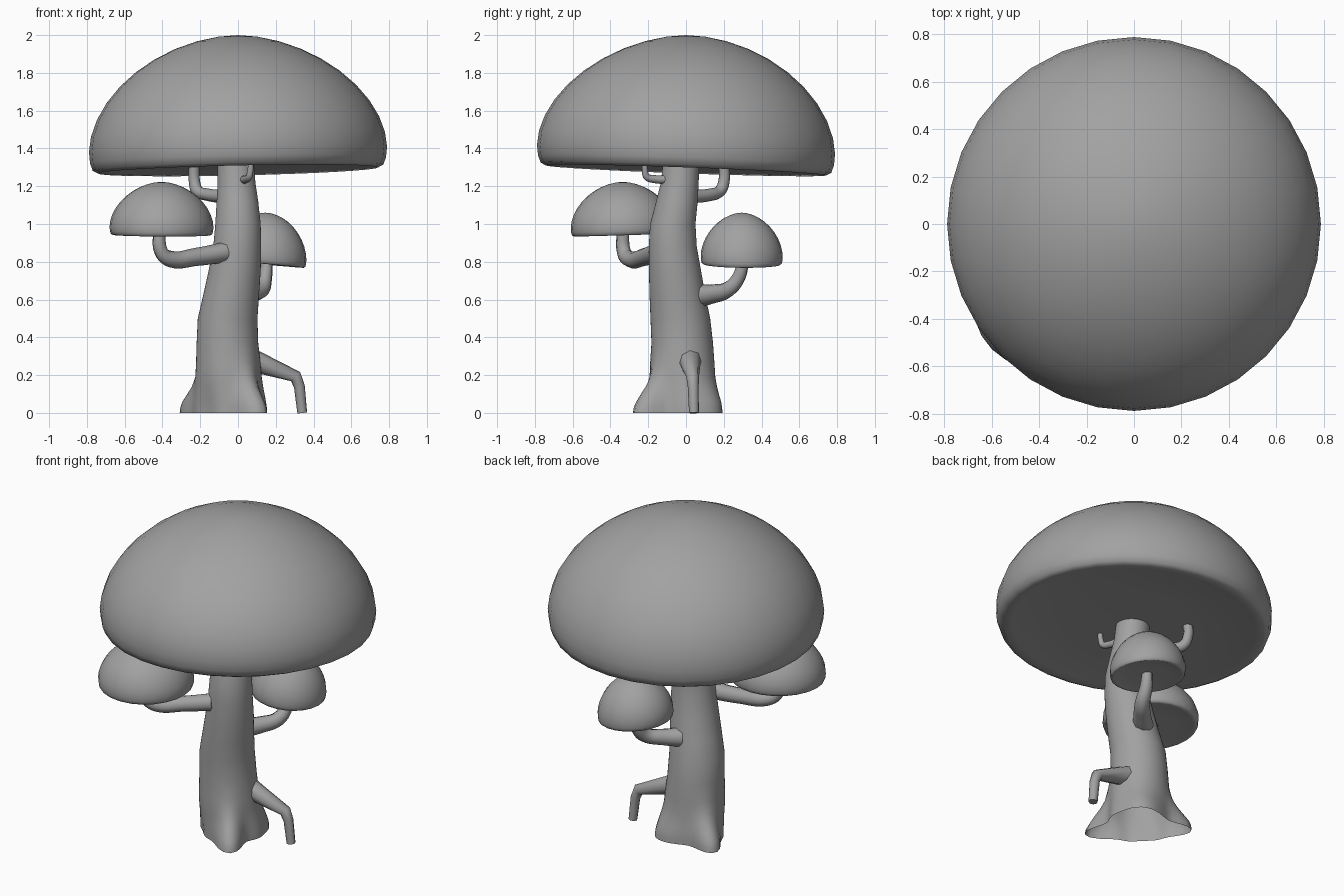
import bpy, bmesh
from math import sin, cos, pi, exp, radians

if "Cube" in bpy.data.objects:
    bpy.data.objects.remove(bpy.data.objects["Cube"])

grey = bpy.data.materials.new("mid_grey")
grey.diffuse_color = (.36, .36, .36, 1)
grey.use_nodes = True
grey.node_tree.nodes["Principled BSDF"].inputs["Base Color"].default_value = grey.diffuse_color


def smooth(ob, angle):
    ob.data.materials.append(grey)
    bpy.ops.object.select_all(action='DESELECT')
    ob.select_set(True)
    bpy.context.view_layer.objects.active = ob
    bpy.ops.object.shade_smooth_by_angle(angle=radians(angle))


def loft(name, rings, angle=40):
    """Skin a list of point rings; a one-point ring is a pole, other ends stay open."""
    bm = bmesh.new()
    loops = [[bm.verts.new(p) for p in ring] for ring in rings]
    for a, b in zip(loops, loops[1:]):
        n = max(len(a), len(b))
        for i in range(n):
            j = (i + 1) % n
            if len(a) == 1:
                bm.faces.new((a[0], b[j], b[i]))
            elif len(b) == 1:
                bm.faces.new((a[i], a[j], b[0]))
            else:
                bm.faces.new((a[i], a[j], b[j], b[i]))
    me = bpy.data.meshes.new(name)
    bm.to_mesh(me)
    bm.free()
    ob = bpy.data.objects.new(name, me)
    bpy.context.collection.objects.link(ob)
    smooth(ob, angle)
    return ob


# Shared cap profile (radius and height fractions): rounded rim, then a slightly pointed dome
CAP = [(0, .045), (.5, .04), (.88, .02), (.94, .005), (.975, .025), (.993, .08)]
CAP += [(cos(t * pi / 20) ** 1.1, .16 + .84 * sin(t * pi / 20) ** 1.1) for t in range(10)] + [(0, 1)]


def cap(name, centre, radius, height, slope_x, slope_y, n=32):
    """Domed cap whose rim tilts while the crown stays centred."""
    cx, cy, cz = centre
    rings = []
    for r, h in CAP:
        ring = []
        for i in range(n if r else 1):
            x, y = r * radius * cos(2 * pi * i / n), r * radius * sin(2 * pi * i / n)
            tilt = (slope_x * x + slope_y * y) * (1 - h)
            ring.append((cx + x, cy + y, cz + h * height + tilt))
        rings.append(ring)
    return loft(name, rings, 60)


def branch(name, pts, handle='AUTO'):
    """Tapered tube through (x, y, z, radius) points."""
    cu = bpy.data.curves.new(name, 'CURVE')
    cu.dimensions = '3D'
    cu.bevel_depth = 1
    cu.bevel_resolution = 2
    cu.resolution_u = 5 if handle == 'AUTO' else 1
    cu.use_fill_caps = True
    sp = cu.splines.new('BEZIER')
    sp.bezier_points.add(len(pts) - 1)
    for bp, (x, y, z, r) in zip(sp.bezier_points, pts):
        bp.co = (x, y, z)
        bp.radius = r
        bp.handle_left_type = bp.handle_right_type = handle
    ob = bpy.data.objects.new(name, cu)
    bpy.context.collection.objects.link(ob)
    bpy.ops.object.select_all(action='DESELECT')
    ob.select_set(True)
    bpy.context.view_layer.objects.active = ob
    bpy.ops.object.convert(target='MESH')
    smooth(bpy.context.view_layer.objects.active, 50)


# Caps
cap("main_cap", (0, 0, 1.28), .789, .72, .022, -.036)
cap("left_small_cap", (-.405, -.335, .94), .275, .283, -.005, .03, 24)
cap("back_small_cap", (.145, .295, .785), .217, .275, -.09, -.01, 24)

# Trunk: leaning centre line (z, x, y, radius) with root lobes (degrees, reach, width)
PATH = [(0, -.06, -.015, .175), (.03, -.06, -.015, .175), (.06, -.06, -.015, .175),
        (.1, -.057, -.017, .174), (.14, -.055, -.018, .173), (.19, -.053, -.02, .172),
        (.26, -.052, -.02, .17), (.37, -.056, -.02, .163),
        (.5, -.055, -.03, .158), (.62, -.037, -.045, .148), (.75, -.018, -.058, .138),
        (.88, -.004, -.07, .127), (1, 0, -.07, .12), (1.12, -.003, -.048, .11),
        (1.22, -.008, -.033, .1), (1.33, -.012, -.025, .096)]
ROOTS = [(-53, .15, .34), (145, .12, .34), (50, .065, .6), (0, .03, .4), (225, -.03, .5)]
rings = []
for z, cx, cy, r in PATH:
    ring = []
    for i in range(48):
        a = 2 * pi * i / 48
        rr = r
        for deg, reach, width in ROOTS:
            d = (a - radians(deg) + pi) % (2 * pi) - pi
            rr += reach * exp(-(d / width) ** 2) * exp(-(z / .145) ** 2)
        ring.append((cx + rr * cos(a), cy + rr * sin(a), z))
    rings.append(ring)
loft("trunk", rings, 80)

# Branches carrying the small caps
branch("left_branch", [(-.07, -.15, .85, .054), (-.22, -.22, .826, .048), (-.36, -.3, .815, .044),
                       (-.405, -.328, .85, .038), (-.418, -.335, .97, .033)])
branch("back_branch", [(-.01, .07, .62, .06), (.06, .145, .63, .05), (.125, .225, .655, .043),
                       (.145, .28, .72, .037), (.155, .305, .82, .03)])

# Little twigs up into the main cap
branch("back_twig", [(-.07, .02, 1.145, .036), (-.16, .13, 1.155, .033), (-.215, .18, 1.175, .032),
                     (-.23, .2, 1.22, .03), (-.232, .2, 1.33, .028)])
branch("front_twig", [(.025, -.085, 1.235, .024), (.045, -.17, 1.238, .021), (.058, -.208, 1.25, .019),
                      (.065, -.217, 1.28, .017), (.068, -.218, 1.335, .015)])

# Side prop root reaching the ground
branch("prop_root", [(.08, .02, .275, .062), (.12, .022, .262, .055), (.305, .035, .192, .034),
                     (.325, .038, .14, .029), (.34, .042, 0, .026)], 'VECTOR')
